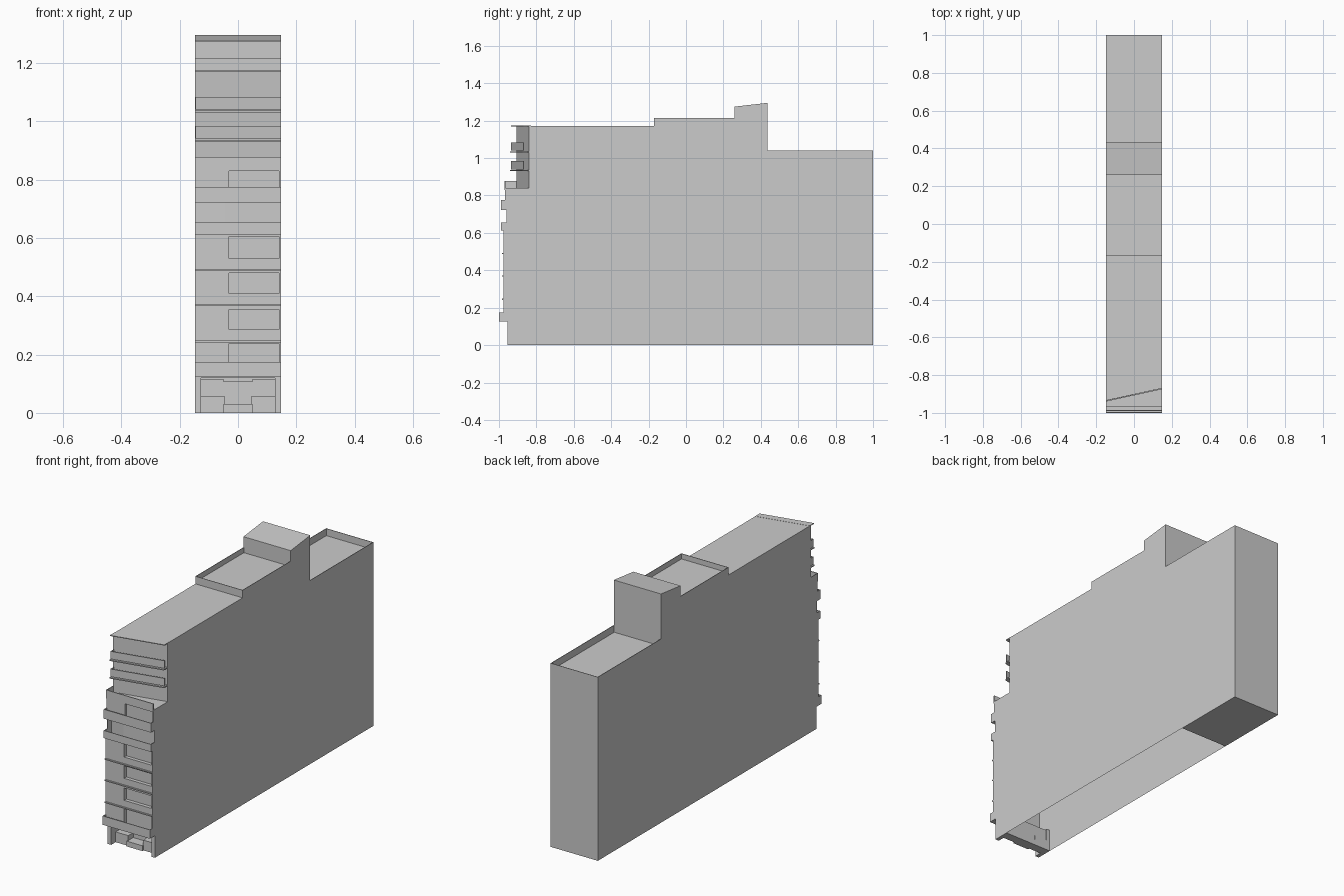
import bpy, bmesh

if "Cube" in bpy.data.objects:
    bpy.data.objects.remove(bpy.data.objects["Cube"])

W = 0.148      # half width
T = 0.003      # thin panel thickness
SK = -0.065    # extra y of the left end on the skewed upper storeys


def finish(name, bm):
    bmesh.ops.recalc_face_normals(bm, faces=bm.faces[:])
    me = bpy.data.meshes.new(name)
    bm.to_mesh(me)
    bm.free()
    ob = bpy.data.objects.new(name, me)
    bpy.context.collection.objects.link(ob)
    return ob


def prism(name, pts, z0, z1):
    """Vertical prism over a plan outline."""
    bm = bmesh.new()
    lo = [bm.verts.new((x, y, z0)) for x, y in pts]
    hi = [bm.verts.new((x, y, z1)) for x, y in pts]
    n = len(pts)
    bm.faces.new(lo)
    bm.faces.new(hi)
    for i in range(n):
        j = (i + 1) % n
        bm.faces.new((lo[i], lo[j], hi[j], hi[i]))
    return finish(name, bm)


def box(name, x0, x1, y0, y1, z0, z1, skew=0):
    return prism(name, [(x0, y0 + skew), (x1, y0), (x1, y1), (x0, y1 + skew)], z0, z1)


# main body: side profile (y, z, left-end skew) spanned across the width
profile = [(-.87, 0, 0), (-.87, .12, 0), (-.955, .12, 0), (-.955, .62, 0),
           (-.92, .62, 0), (-.92, .725, 0), (-.955, .725, 0), (-.955, .84, 0),
           (-.84, .84, SK), (-.84, 1.172, SK), (-.17, 1.172, 0), (-.17, 1.185, 0),
           (.26, 1.185, 0), (.26, 1.275, 0), (.435, 1.295, 0), (.435, 1.0, 0),
           (1, 1.0, 0), (1, 0, 0), (.57, 0, 0)]
bm = bmesh.new()
L = [bm.verts.new((-W, y + s, z)) for y, z, s in profile]
R = [bm.verts.new((W, y, z)) for y, z, s in profile]
bm.faces.new(L)
bm.faces.new(R)
for i in range(len(profile) - 1):      # underside stays open ahead of the rear slab
    bm.faces.new((L[i], L[i + 1], R[i + 1], R[i]))
finish("building_body", bm)

# roof parapets
for s, side in ((-1, "left"), (1, "right")):
    x0, x1 = sorted((s * W, s * (W - T)))
    box(f"middle_parapet_{side}", x0, x1, -.17, .26, 1.18, 1.215)
    box(f"rear_parapet_{side}", x0, x1, .435, 1, .99, 1.04)
box("middle_parapet_front", -W, W, -.17, -.17 + T, 1.18, 1.215)
box("rear_parapet_back", -W, W, 1 - T, 1, .99, 1.04)

# skewed roof overhang and upper balconies
box("roof_overhang", -W, W, -.87, -.83, 1.169, 1.173, SK)
for k, z in enumerate((.93, 1.03)):
    box(f"upper_balcony_slab_{k}", -W, W, -.875, -.835, z, z + .006, SK)
    box(f"upper_balcony_rail_{k}", -.145, W, -.87, -.865, z + .01, z + .053, SK)
    box(f"upper_balcony_end_{k}", -.145, -.142, -.87, -.84, z + .01, z + .053, SK)

# terrace parapet below the skewed storeys
box("terrace_front_parapet", -W, W, -.97, -.965, .83, .877)
box("terrace_side_parapet", -W, -W + T, -.97, -.905, .83, .877)
box("terrace_edge", -W, W, -.97, -.95, .83, .84)


# straight balconies
def balcony(tag, z0, z1, y0, y1):
    box(tag + "_slab", -W, W, y0, y1, z0, z0 + .008)
    box(tag + "_front", -.145, .145, y0, y0 + .004, z0, z1)
    for x0, x1, side in ((-W, -W + T, "left"), (W - T, W, "right")):
        box(f"{tag}_{side}", x0, x1, y0, y1, z0, z1)


balcony("lower_balcony", .125, .175, -1, -.95)
balcony("middle_balcony", .612, .655, -.99, -.92)
balcony("high_balcony", .722, .775, -.99, -.95)

# recessed storey: straight wall and an angled wall beside it
prism("recessed_storey_wall", [(-.145, -.925), (-.045, -.96), (W, -.96), (W, -.91), (-.145, -.91)], .62, .725)
prism("recessed_storey_left_pier", [(-W, -.96), (-.145, -.96), (-.145, -.91), (-W, -.91)], .62, .725)

# facade skin around the recessed windows
box("facade_left", -W, -.03, -.975, -.95, .125, .612)
box("facade_right_jamb", .14, W, -.975, -.95, .125, .612)
windows = [(.135, .238), (.285, .355), (.41, .48), (.53, .605)]
z = .125
for k, (a, b) in enumerate(windows):
    box(f"facade_sill_{k}", -.03, .14, -.975, -.95, z, a)
    z = b
box("facade_top", -.03, .14, -.975, -.95, z, .612)
for k, zf in enumerate((.245, .37, .49)):
    box(f"floor_line_{k}", -W, W, -.983, -.95, zf - .003, zf + .003)
box("top_window_left_wall", -W, -.03, -.967, -.95, .725, .835)
box("top_window_right_jamb", .14, W, -.967, -.95, .725, .835)

# street level: piers, counters, lintel and entrance step
for s, side in ((-1, "left"), (1, "right")):
    def sbox(name, a, b, *r):
        box(f"{name}_{side}", *sorted((s * a, s * b)), *r)
    sbox("pier", .126, W, -.955, -.865, 0, .125)
    sbox("counter", .047, .126, -.915, -.865, 0, .058)
    sbox("ceiling_beam", .05, .126, -.945, -.93, .115, .125)
box("entrance_lintel", -.05, .05, -.945, -.93, .106, .125)
bm_step = [(-.05, -.925), (.05, -.925), (.05, -.865), (-.05, -.865)]
prism("entrance_step", bm_step, 0, .03)
